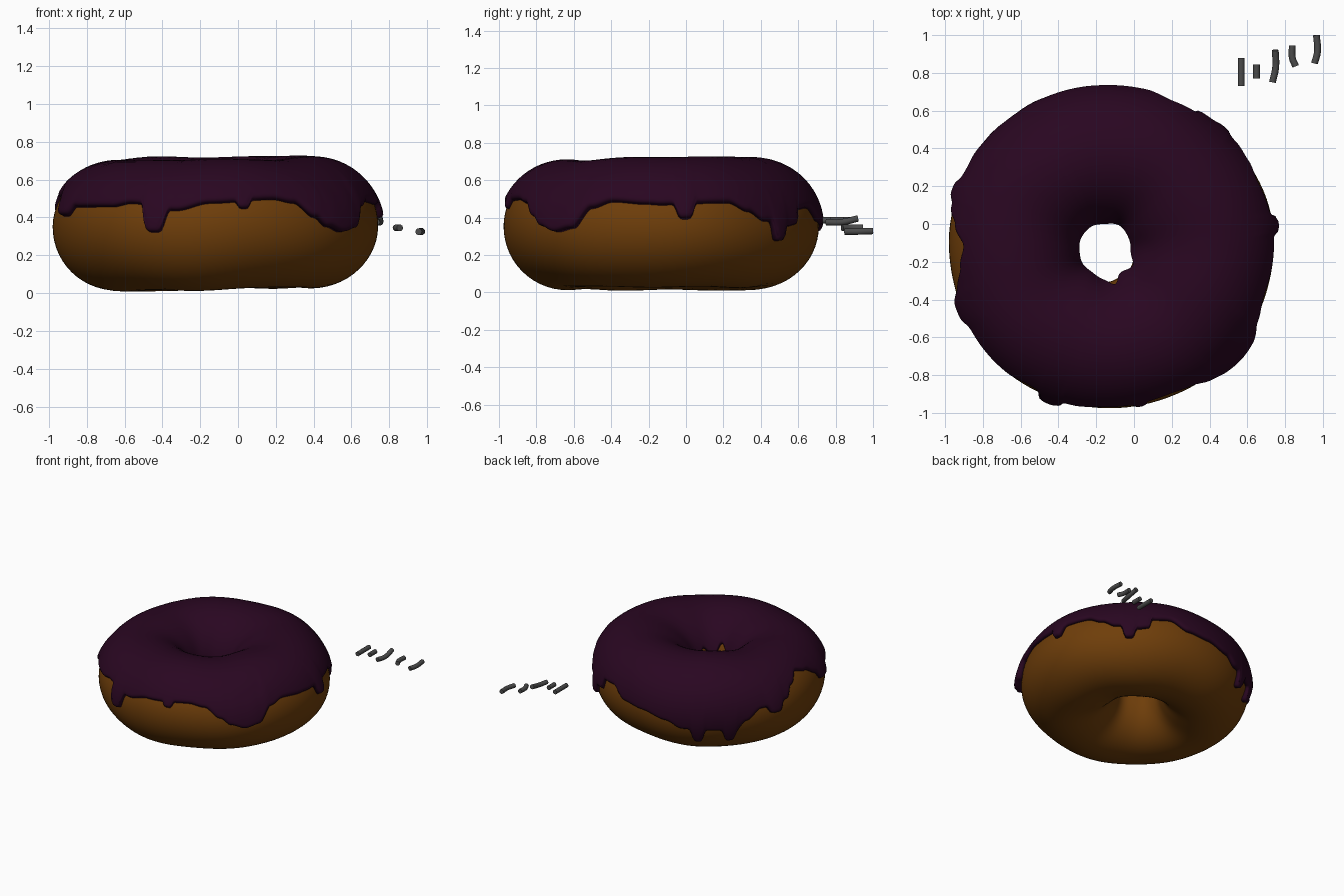
import bpy, math
from math import sin, cos, asin, radians, sqrt, exp, pi

if "Cube" in bpy.data.objects:
    bpy.data.objects.remove(bpy.data.objects["Cube"])

CX, CY, CZ = -0.122, -0.132, 0.353      # doughnut centre
RING, TUBE = 0.515, 0.345               # ring and tube radius
THICK = 0.028                           # icing thickness


def material(name, rgb):
    m = bpy.data.materials.new(name)
    m.diffuse_color = (*rgb, 1)
    m.use_nodes = True
    m.node_tree.nodes["Principled BSDF"].inputs["Base Color"].default_value = m.diffuse_color
    return m


dough_mat = material("golden_dough", (0.158, 0.048, 0.003))
icing_mat = material("dark_berry_icing", (0.022, 0.002, 0.015))
sprinkle_mat = material("charcoal_sprinkle", (0.07, 0.07, 0.07))


def surface(a, p, h):
    """Point on the slightly lumpy ring: a around, p around the tube, h above."""
    w = 0.003 * sin(3 * a + 1) + 0.003 * sin(5 * a + 2 * p) + 0.002 * sin(7 * a - p)
    r = TUBE + w + h
    inner = max(0, -cos(p)) ** 2        # the hole sits a little off centre
    d = (RING + r * cos(p)) * (1 - 0.02 * sin(a) ** 2) - 0.014 * inner * cos(a) ** 2
    lift = (max(0, sin(p)) * (-0.012 + 0.012 * cos(a - pi / 4))
            + max(0, -sin(p)) * (0.012 + 0.010 * cos(a)))
    return (CX + d * cos(a) - 0.032 * inner, CY + d * sin(a) - 0.006 * inner,
            CZ + r * sin(p) + lift)


def ring_mesh(name, rings, mat):
    """Skin a closed loop of closed cross-sections."""
    n, m = len(rings), len(rings[0])
    verts = [v for ring in rings for v in ring]
    faces = [(i * m + j, (i + 1) % n * m + j, (i + 1) % n * m + (j + 1) % m, i * m + (j + 1) % m)
             for i in range(n) for j in range(m)]
    me = bpy.data.meshes.new(name)
    me.from_pydata(verts, [], faces)
    me.materials.append(mat)
    me.polygons.foreach_set("use_smooth", [True] * len(me.polygons))
    ob = bpy.data.objects.new(name, me)
    bpy.context.collection.objects.link(ob)
    return ob


# Dough ring
ring_mesh("dough", [[surface(2 * pi * i / 120, 2 * pi * j / 56, 0) for j in range(56)]
                    for i in range(120)], dough_mat)

# Icing hem: (degrees around, height)
hem = [(0, .465), (25, .475), (33, .43), (40, .38), (52, .35), (57, .36), (59, .44), (68, .45),
       (78, .38), (90, .36), (103, .32), (111, .27), (138, .26), (143, .33), (151, .41),
       (166, .43), (171, .51), (179, .58), (187, .55), (195, .49), (213, .46), (230, .46),
       (238, .48), (256, .44), (268, .48), (292, .5), (300, .48), (308, .4), (313, .35),
       (320, .32), (327, .34), (334, .45), (342, .485), (355, .47), (360, .465)]
# Drips: degrees around, half width in degrees, lowest height
drips = [(8.5, 3.3, .39), (47, 3.2, .27), (119, 3.2, .17), (135, 3.2, .175), (159, 4, .355),
         (202, 6, .41), (248, 4.2, .32), (280.6, 2.5, .45)]


def bump(deg, centre, width, power=4):
    return exp(-abs((deg - centre) / width) ** power)


def hem_height(deg):
    for (a0, z0), (a1, z1) in zip(hem, hem[1:]):
        if a0 <= deg <= a1:
            t = (deg - a0) / (a1 - a0)
            z = z0 + (z1 - z0) * t * t * (3 - 2 * t)
            break
    for centre, width, low in drips:
        z += (low - z) * bump(deg, centre, width, 5)
    return z


def swell(deg):
    """Extra thickness on drips."""
    return (sum(0.012 * bump(deg, c, w, 3) for c, w, _ in drips[:-1])
            + 0.028 * bump(deg, 321, 13, 2))


# Icing shell: rounded towards its hem by the distance to it
N, ROWS, UNDER = 480, 36, 10
degs = [360 * i / N for i in range(N)]
outer = [asin((hem_height(d) - CZ) / TUBE) for d in degs]
inner_edge = [pi - asin((0.39 + 0.03 * sin(radians(3 * d)) + 0.11 * bump(d, 330, 18, 2)
                         + 0.09 * bump(d, 285, 12, 2) - CZ) / TUBE) for d in degs]
step = 2 * pi / N * 0.85
rings = []
for i, d in enumerate(degs):
    a, p0, p1 = radians(d), outer[i], inner_edge[i]
    section = []
    for j in range(ROWS + 1):
        t = j / ROWS
        t = t - 0.11 * sin(2 * pi * t)          # denser rows near both hems
        p = p0 + (p1 - p0) * t
        dist = (p1 - p) * TUBE
        if p < 1.4:
            dist = min(sqrt((k * step) ** 2 + ((p - outer[(i + k) % N]) * TUBE) ** 2)
                       for k in range(-12, 13))
        s = min(1, max(0, dist) / 0.028)
        low = max(0, 1 - (p - p0) / 0.7)
        h = (THICK + swell(d) * low) * sqrt(1 - (1 - s) ** 2)
        section.append(surface(a, p, h))
    for j in range(1, UNDER):                   # underside against the dough
        section.append(surface(a, p1 + (p0 - p1) * j / UNDER, -0.001))
    rings.append(section)
ring_mesh("icing", rings, icing_mat)

# Loose sprinkles beside the ring
paths = [
    [(.568, .73, .385), (.568, .88, .385)],
    [(.649, .77, .385), (.649, .845, .385)],
    [(.733, .75, .375), (.750, .83, .375), (.748, .92, .395)],
    [(.856, .835, .345), (.838, .88, .345), (.838, .945, .345)],
    [(.955, .85, .325), (.971, .91, .325), (.966, 1.0, .328)],
]
for i, path in enumerate(paths):
    cu = bpy.data.curves.new(f"sprinkle_{i + 1}", "CURVE")
    cu.dimensions = "3D"
    cu.bevel_depth = 0.018
    cu.bevel_resolution = 3
    cu.use_fill_caps = True
    sp = cu.splines.new("BEZIER")
    sp.bezier_points.add(len(path) - 1)
    for bp, co in zip(sp.bezier_points, path):
        bp.co = co
        bp.handle_left_type = bp.handle_right_type = "AUTO"
    cu.materials.append(sprinkle_mat)
    bpy.context.collection.objects.link(bpy.data.objects.new(f"sprinkle_{i + 1}", cu))
